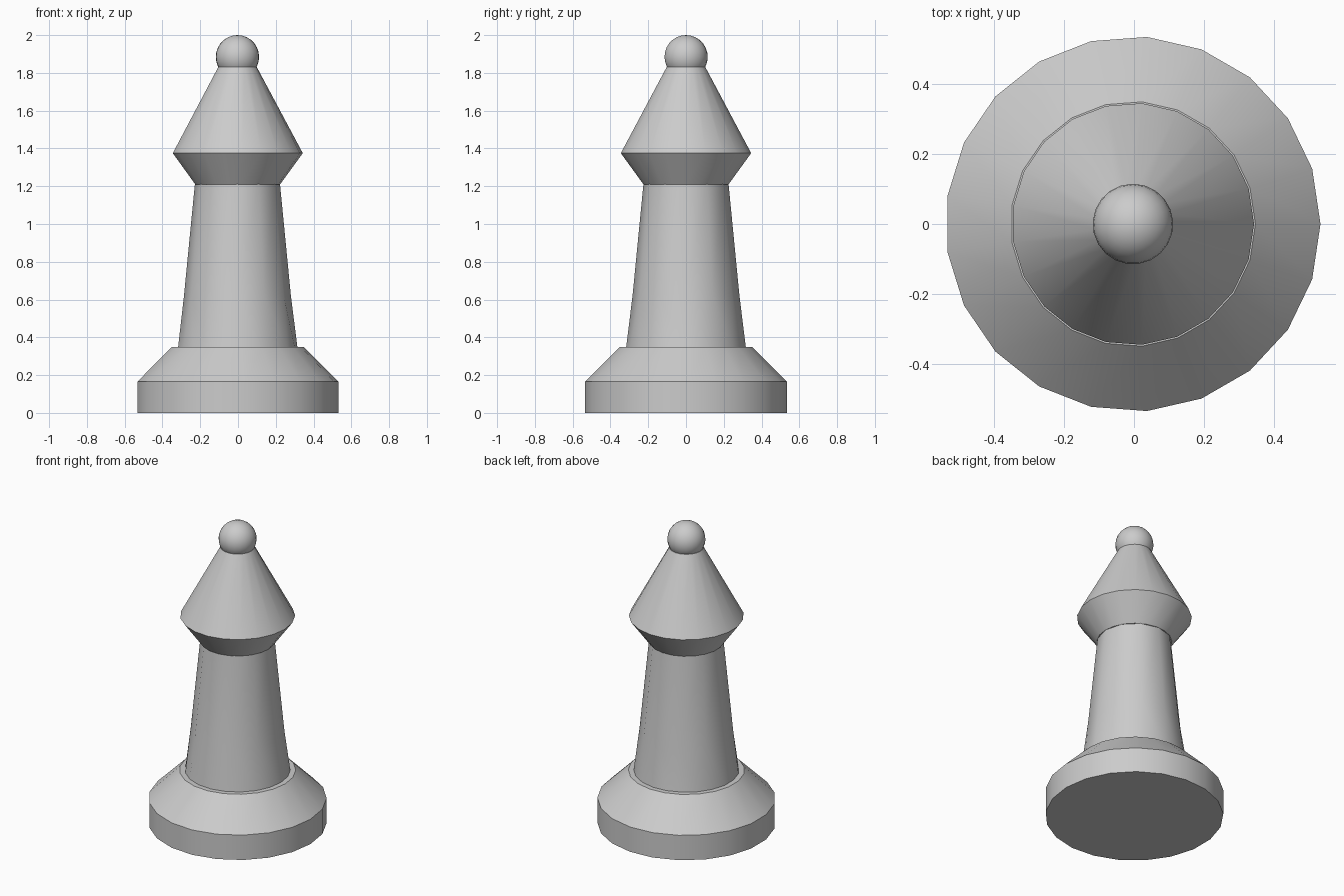
import bpy
import bmesh
from math import cos, sin, pi, radians

SIDES = 21
CENTRE_X = -0.003  # odd side count: centres the outline

cube = bpy.data.objects.get("Cube")
if cube:
    bpy.data.objects.remove(cube, do_unlink=True)

grey = bpy.data.materials.new("plain grey")
grey.use_nodes = True
colour = (0.6, 0.6, 0.6, 1)
grey.diffuse_color = colour
grey.node_tree.nodes["Principled BSDF"].inputs["Base Color"].default_value = colour


def finish(bm, name):
    bmesh.ops.recalc_face_normals(bm, faces=bm.faces)
    mesh = bpy.data.meshes.new(name)
    bm.to_mesh(mesh)
    bm.free()
    mesh.materials.append(grey)
    obj = bpy.data.objects.new(name, mesh)
    bpy.context.collection.objects.link(obj)
    bpy.ops.object.select_all(action="DESELECT")
    obj.select_set(True)
    bpy.context.view_layer.objects.active = obj
    bpy.ops.object.shade_smooth_by_angle(angle=radians(30.5))
    return obj


def ring(bm, radius, z, sides):
    return [bm.verts.new((CENTRE_X + radius * cos(2 * pi * i / sides),
                          radius * sin(2 * pi * i / sides), z))
            for i in range(sides)]


def bridge(bm, low, high):
    """Join two rings, with triangles where their side counts differ."""
    n, m = len(low), len(high)
    if n == m:
        for i in range(n):
            j = (i + 1) % n
            bm.faces.new((low[i], low[j], high[j], high[i]))
        return
    i = j = 0
    while i < n or j < m:
        if j == m or (i < n and (i + 1) * m <= (j + 1) * n):
            bm.faces.new((low[i % n], low[(i + 1) % n], high[j % m]))
            i += 1
        else:
            bm.faces.new((low[i % n], high[(j + 1) % m], high[j % m]))
            j += 1


def turned(name, profile):
    """Closed solid from (radius, z, sides) rings."""
    bm = bmesh.new()
    rings = [ring(bm, *p) for p in profile]
    for low, high in zip(rings, rings[1:]):
        bridge(bm, low, high)
    bm.faces.new(rings[0])
    bm.faces.new(rings[-1])
    return finish(bm, name)


# Foot with sloped shoulder
turned("base", [(0.536, 0, SIDES), (0.536, 0.165, SIDES), (0.35, 0.35, SIDES)])

# Tapered shaft, coarser towards the top
turned("shaft", [(0.318, 0.345, SIDES), (0.283, 0.62, 12), (0.225, 1.215, 12)])

# Flared collar and pointed cap
turned("head", [(0.226, 1.21, SIDES), (0.346, 1.375, SIDES), (0.103, 1.83, SIDES)])

# Ball on top
bm = bmesh.new()
bmesh.ops.create_uvsphere(bm, u_segments=SIDES, v_segments=14, radius=0.115)
bmesh.ops.translate(bm, verts=bm.verts, vec=(CENTRE_X, 0, 1.885))
finish(bm, "finial_ball")
